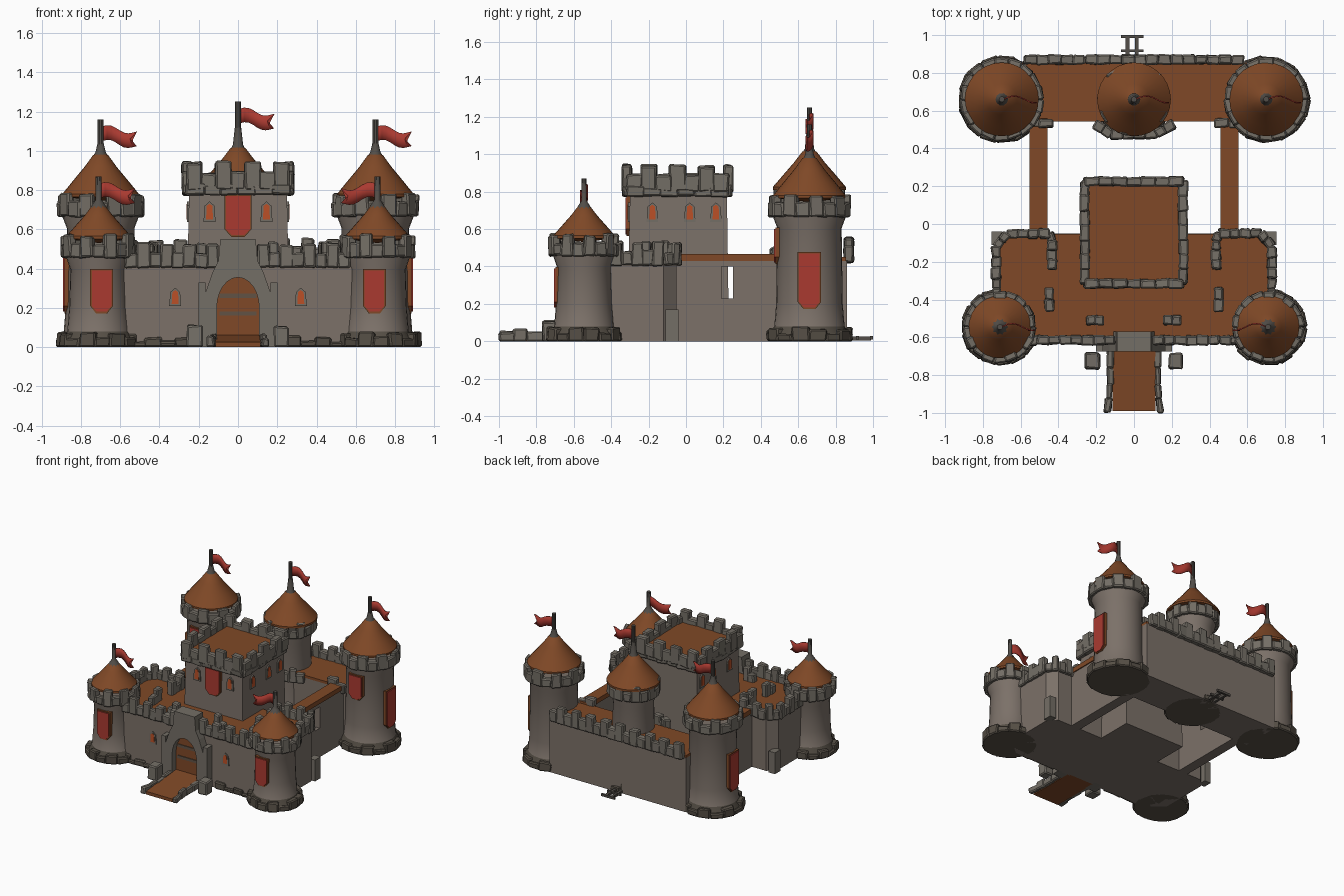
import bpy, bmesh, math, random
from mathutils import Vector, Matrix

if "Cube" in bpy.data.objects:
    bpy.data.objects.remove(bpy.data.objects["Cube"])

random.seed(7)


def mat(name, r, g, b):
    m = bpy.data.materials.new(name)
    m.diffuse_color = (r, g, b, 1)
    m.use_nodes = True
    m.node_tree.nodes["Principled BSDF"].inputs["Base Color"].default_value = m.diffuse_color
    return m


WALL = mat("wall_stone", 0.20, 0.165, 0.14)
TRIM = mat("trim_stone", 0.175, 0.158, 0.133)
DARK = mat("dark_base_stone", 0.095, 0.08, 0.062)
MAST = mat("grey_mast", 0.085, 0.076, 0.066)
WOOD = mat("brown_roof", 0.215, 0.066, 0.02)
BAND = mat("door_band", 0.12, 0.085, 0.06)
RED = mat("red_cloth", 0.40, 0.042, 0.03)
GLOW = mat("orange_window", 0.50, 0.08, 0.02)


def obj(name, bm, mats, rule=None, angle=35):
    bmesh.ops.recalc_face_normals(bm, faces=bm.faces)
    for f in bm.faces:
        f.smooth = angle > 0
        if rule:
            f.material_index = rule(f.calc_center_median())
    me = bpy.data.meshes.new(name)
    bm.to_mesh(me)
    bm.free()
    for m in mats:
        me.materials.append(m)
    if angle > 0:
        me.set_sharp_from_angle(angle=math.radians(angle))
    o = bpy.data.objects.new(name, me)
    bpy.context.collection.objects.link(o)
    return o


def prism(name, lo, hi, m):
    bm = bmesh.new()
    a = [bm.verts.new(p) for p in lo]
    b = [bm.verts.new(p) for p in hi]
    bm.faces.new(a)
    bm.faces.new(b)
    for i in range(len(a)):
        j = (i + 1) % len(a)
        bm.faces.new((a[i], a[j], b[j], b[i]))
    return obj(name, bm, [m], angle=0)


def slab(name, pts, z0, z1, m):
    return prism(name, [(x, y, z0) for x, y in pts], [(x, y, z1) for x, y in pts], m)


def box(name, x0, x1, y0, y1, z0, z1, m):
    return slab(name, [(x0, y0), (x1, y0), (x1, y1), (x0, y1)], z0, z1, m)


def plate(name, pts, c, ang, d0, d1, m):
    """Outline (u, z) standing upright, facing direction ang, from depth d0 to d1."""
    out = Vector((math.cos(ang), math.sin(ang), 0))
    tan = Vector((-out.y, out.x, 0))
    at = lambda d: [Vector(c) + out * d + tan * u + Vector((0, 0, z)) for u, z in pts]
    return prism(name, at(d0), at(d1), m)


def lathe(name, prof, x, y, mats, rule=None, segs=28):
    bm = bmesh.new()
    vs = [bm.verts.new((x + r, y, z)) for r, z in prof]
    es = [bm.edges.new((vs[i], vs[i + 1])) for i in range(len(vs) - 1)]
    bmesh.ops.spin(bm, geom=vs + es, cent=(x, y, 0), axis=(0, 0, 1),
                   angle=2 * math.pi, steps=segs, use_duplicate=False)
    bmesh.ops.remove_doubles(bm, verts=bm.verts, dist=0.0005)
    return obj(name, bm, mats, rule)


def stones(name, paths, z0, low, high, thick, step, m):
    """Rough blocks of alternating height along polylines."""
    bm = bmesh.new()
    for path in paths:
        k = 0
        for p, q in zip(path, path[1:]):
            p, q = Vector(p), Vector(q)
            d = q - p
            n = max(1, round(d.length / step))
            for i in range(n):
                c = p + d * ((i + 0.5) / n)
                h = (high if k % 2 == 0 else low) + random.uniform(-.008, .008)
                k += 1
                M = (Matrix.Translation((c.x, c.y, z0 + h / 2))
                     @ Matrix.Rotation(math.atan2(d.y, d.x), 4, 'Z')
                     @ Matrix.Diagonal((d.length / n * 1.12, thick, h, 1)))
                for v in bmesh.ops.create_cube(bm, size=1, matrix=M)["verts"]:
                    j = 0.006
                    v.co += Vector((random.uniform(-j, j), random.uniform(-j, j),
                                    0 if v.co.z < 0.01 else random.uniform(-j, j)))
    o = obj(name, bm, [m], angle=0)
    b = o.modifiers.new("worn_edges", 'BEVEL')
    b.width, b.segments = 0.008, 1
    return o


def ring(x, y, r, n):
    return [(x + r * math.cos(2 * math.pi * i / n), y + r * math.sin(2 * math.pi * i / n))
            for i in range(n + 1)]


def flag(name, x, y, top, d):
    bm = bmesh.new()
    n, rows = 8, []
    for i in range(n + 1):
        u = i / n
        z = top - 0.035 - 0.035 * u + 0.012 * math.sin(7 * u)
        yy = y + 0.018 * math.sin(5 * u)
        cut = 0.035 if i == n else 0
        rows.append([bm.verts.new((x + d * (0.01 + 0.175 * u - (cut if j == 1 else 0)), yy,
                                   z - 0.037 * j)) for j in range(3)])
    for a, b in zip(rows, rows[1:]):
        for j in range(2):
            bm.faces.new((a[j], b[j], b[j + 1], a[j + 1]))
    o = obj(name, bm, [RED], angle=40)
    s = o.modifiers.new("cloth", 'SOLIDIFY')
    s.thickness, s.offset = 0.007, 0


def tower(name, x, y, r, zc, rc, zr, cr, ch, top, d):
    lathe(name + "_body", [(0, 0), (r + .04, 0), (r + .035, .04), (r + .01, .08), (r, .2),
                           (r - .006, zc - .06), (rc - .005, zc), (rc - .005, zc + .05), (0, zc + .05)],
          x, y, [WALL, DARK], lambda c: 1 if c.z < 0.06 else 0)
    stones(name + "_foot", [ring(x, y, r + .03, 15)], 0, .045, .07, .05, 1, DARK)
    stones(name + "_battlement", [ring(x, y, rc, 18)], zc, .075, .115, .045, 1, TRIM)
    lathe(name + "_roof", [(0, zr - .03), (cr, zr - .01), (cr, zr + .005), (cr * .73, zr + ch * .32),
                           (cr * .42, zr + ch * .65), (cr * .2, zr + ch * .92), (0, zr + ch)], x, y, [WOOD])
    lathe(name + "_mast", [(0, zr + ch * .85), (.043, zr + ch * .85), (.026, zr + ch), (.015, top - .12),
                           (.015, top), (0, top)], x, y, [MAST], segs=10)
    flag(name + "_flag", x, y, top, d)


def banner(name, c, ang, depth, w, z0, z1):
    def shape(g):
        a = w / 2 + g
        return [(-a, z1 + g), (a, z1 + g), (a, z0 + .03), (a * .5, z0 - g), (-a * .5, z0 - g), (-a, z0 + .03)]
    plate(name + "_frame", shape(.008), c, ang, depth - .035, depth + .004, WOOD)
    plate(name + "_cloth", shape(0), c, ang, depth, depth + .011, RED)


def window(name, c, ang, depth, z0, z1):
    def shape(a, g):
        return [(-a, z0 - g), (a, z0 - g), (a * .8, z1 - .01), (0, z1 + g), (-a * .8, z1 - .01)]
    plate(name + "_frame", shape(.031, .012), c, ang, depth - .03, depth + .006, TRIM)
    plate(name + "_pane", shape(.018, 0), c, ang, depth, depth + .009, GLOW)


FRONT = -math.pi / 2

# Towers, flags and hanging banners
for s, side in ((-1, "left"), (1, "right")):
    tower("front_tower_" + side, s * .71, -.545, .15, .455, .17, .56, .165, .175, .87, -s)
    tower("back_tower_" + side, s * .70, .66, .178, .665, .2, .775, .195, .22, 1.16, 1)
    banner("front_banner_" + side, (s * .695, -.545, 0), FRONT, .15, .10, .18, .39)
    banner("back_tower_banner_" + side, (s * .70, .66, 0), FRONT, .178, .11, .42, .60)
    banner("side_banner_" + side, (s * .70, .66, 0), 0 if s > 0 else math.pi, .18, .11, .18, .47)
tower("rear_middle_tower", 0, .66, .155, .72, .17, .82, .195, .21, 1.25, 1)

# Front block with its walkway and battlements
block = [(-.73, -.5), (-.6, -.61), (.6, -.61), (.73, -.5), (.73, -.12), (.67, -.05), (-.67, -.05), (-.73, -.12)]
slab("front_block", block, 0, .41, WALL)
slab("front_walkway", [(x * .985, y * .985 - .004) for x, y in block], .40, .422, WOOD)
runs = [[(s * .1, -.615), (s * .57, -.615)] for s in (-1, 1)]
for s in (-1, 1):
    runs.append([(s * .73, -.40), (s * .73, -.12), (s * .67, -.05), (s * .45, -.05),
                 (s * .435, -.09), (s * .435, -.24)])
    runs.append([(s * .45, -.34), (s * .45, -.46)])
    runs.append([(s * .16, -.51), (s * .25, -.51)])
stones("front_battlements", runs, .405, .075, .125, .05, .058, TRIM)
stones("front_wall_foot", [[(s * .24, -.615), (s * .55, -.615)] for s in (-1, 1)], 0, .03, .055, .03, .08, DARK)
for s in (-1, 1):
    window("wall_window", (s * .32, -.61, 0), FRONT, .002, .22, .29)
    box("side_buttress", s * .70, s * .755, -.11, -.04, 0, .17, TRIM)

# Keep
lo = [(-.265, -.315), (.265, -.315), (.265, .23), (-.265, .23)]
prism("keep_body", [(x, y, 0) for x, y in lo], [(x * .94, y * .95, .80) for x, y in lo], WALL)
slab("keep_floor", [(x * .96, y * .96) for x, y in lo], .79, .85, WOOD)
k = [(-.26, -.315), (.26, -.315), (.26, .225), (-.26, .225), (-.26, -.315)]
stones("keep_corbel", [k], .775, .05, .06, .045, .09, TRIM)
stones("keep_battlement", [k], .80, .09, .14, .05, .075, TRIM)
banner("keep_banner", (0, -.305, 0), FRONT, .008, .12, .57, .77)
for s in (-1, 1):
    window("keep_front_window", (s * .145, -.303, 0), FRONT, .002, .65, .73)
    for y in (-.18, .02, .16):
        window("keep_side_window", (s * .252, y, 0), 0 if s > 0 else math.pi, .002, .65, .73)

# Back wall
box("back_wall", -.6, .6, .55, .86, 0, .43, WALL)
box("back_walkway", -.6, .6, .542, .855, .43, .45, WOOD)
stones("back_battlement", [[(-.58, .87), (.58, .87)]], .42, .085, .13, .05, .065, TRIM)
stones("inner_merlons", [[(s * .43, .535), (s * .57, .535)] for s in (-1, 1)]
       + [[(-.21, .53), (-.12, .475), (.12, .475), (.21, .53)]], .40, .07, .10, .05, .065, TRIM)

# Side walls with a slit opening and wooden walkway
for s in (-1, 1):
    a, b = sorted((s * .465, s * .545))
    for y0, y1, z0, z1 in ((-.06, .19, 0, .43), (.25, .56, 0, .43), (.19, .25, 0, .23), (.19, .25, .40, .43)):
        box("side_wall", a, b, y0, y1, z0, z1, WALL)
    box("side_walkway", a - .008, b + .008, -.06, .56, .43, .467, WOOD)

# Gatehouse, door, posts
arch = [(.108 * math.cos(t), .20 + .155 * math.sin(t)) for t in [math.pi * i / 12 for i in range(13)]]
half = [(.175, 0), (.165, .28), (.13, .38), (.10, .44), (.09, .55)]
gate = half + [(-u, z) for u, z in reversed(half)] + [(-.108, 0)] + arch[::-1] + [(.108, 0)]
plate("gatehouse", gate, (0, -.60, 0), FRONT, -.03, .075, TRIM)
plate("gate_door", arch + [(-.108, 0), (.108, 0)], (0, -.60, 0), FRONT, 0, .025, WOOD)
for z in (.16, .25):
    plate("door_band", [(-.095, z), (.095, z), (.095, z + .022), (-.095, z + .022)],
          (0, -.60, 0), FRONT, .024, .031, BAND)
for s in (-1, 1):
    stones("gate_post", [[(s * .185, -.725), (s * .255, -.725)]], 0, .10, .11, .085, 1, TRIM)
    box("gate_pillar", *sorted((s * .165, s * .20)), -.675, -.60, 0, .33, TRIM)

# Entrance ramp
side = [(-.60, 0), (-.99, 0), (-.99, .025), (-.75, .05), (-.60, .065)]
prism("ramp", [(-.115, y, z) for y, z in side], [(.115, y, z) for y, z in side], WOOD)
stones("ramp_edges", [[(s * .125, -.67), (s * .125, -.85), (s * .14, -.995)] for s in (-1, 1)],
       0, .05, .06, .035, .09, TRIM)

# Small fallen grate behind the back wall
for x in (-.045, .005):
    box("grate_rail", x, x + .02, .86, .99, .005, .025, MAST)
for y in (.91, .985):
    box("grate_bar", -.07, .05, y, y + .015, .01, .028, MAST)
